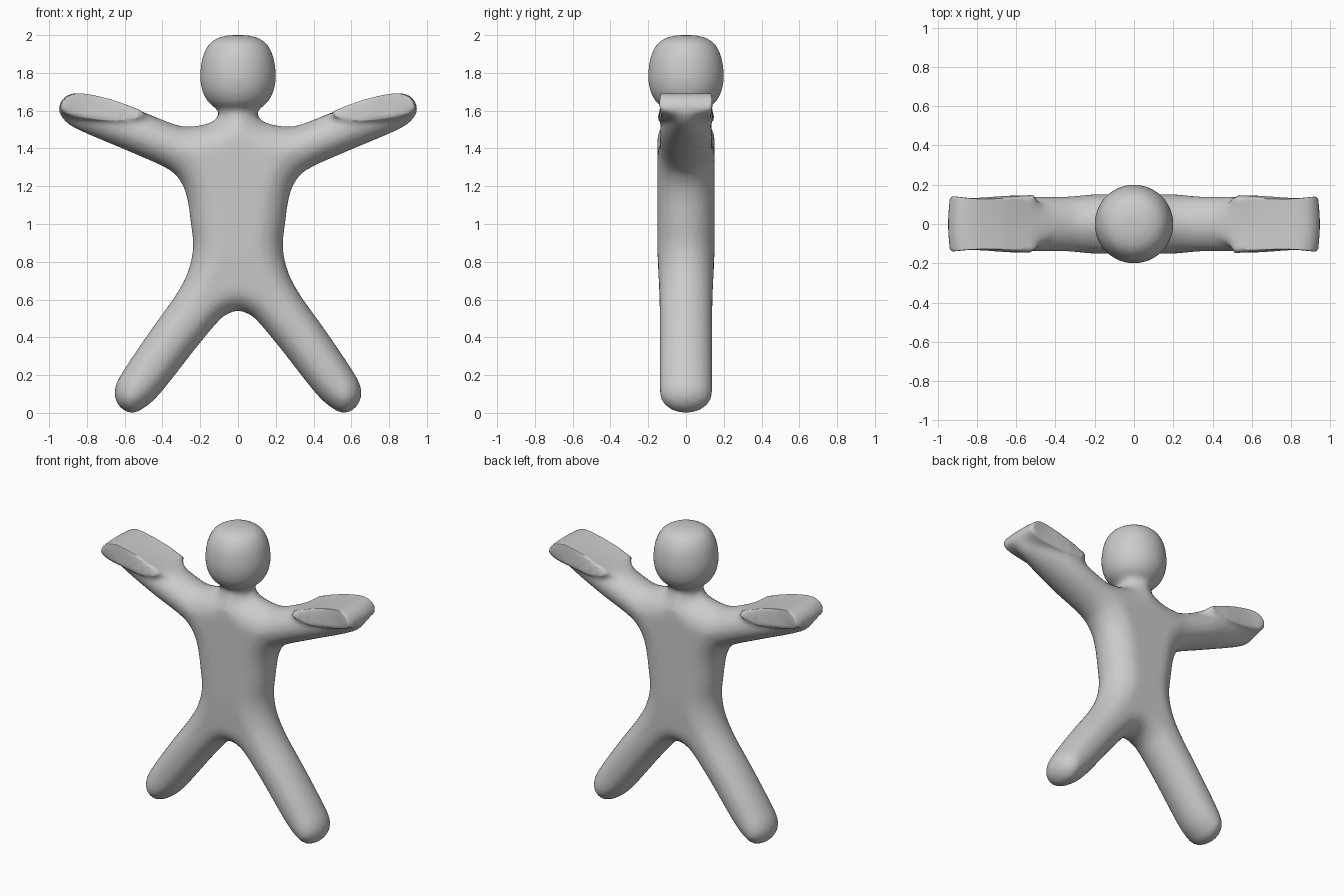
import bpy, bmesh, math
from mathutils import Vector, kdtree

if "Cube" in bpy.data.objects:
    bpy.data.objects.remove(bpy.data.objects["Cube"])

# Right half of the front outline, from crown to crotch
HALF = [(0, 2), (.08, 1.993), (.145, 1.96), (.185, 1.89), (.2, 1.79), (.19, 1.71),
        (.16, 1.65), (.118, 1.61), (.105, 1.58), (.14, 1.54), (.24, 1.517), (.33, 1.526),
        (.54, 1.607), (.70, 1.664), (.85, 1.692), (.92, 1.668), (.948, 1.607),
        (.915, 1.544), (.83, 1.492), (.566, 1.38), (.376, 1.294), (.307, 1.23),
        (.27, 1.14), (.249, 1.0), (.238, .875), (.265, .748), (.328, .626), (.46, .44),
        (.593, .244), (.645, .149), (.65, .08), (.62, .027), (.563, 0), (.497, .027),
        (.407, .11), (.222, .345), (.106, .483), (.053, .525), (0, .54)]


def smooth_curve(pts, steps):
    """Catmull-Rom curve, mirrored at both ends across x = 0."""
    p = [Vector(q) for q in pts]
    p = [Vector((-p[1].x, p[1].y))] + p + [Vector((-p[-2].x, p[-2].y))]
    out = []
    for a, b, c, d in zip(p, p[1:], p[2:], p[3:]):
        for i in range(steps):
            t = i / steps
            out.append(.5 * (2 * b + (c - a) * t + (2 * a - 5 * b + 4 * c - d) * t * t
                             + (3 * b - a - 3 * c + d) * t ** 3))
    return out + [p[-2]]


def ramp(a, b, v):
    t = min(1, max(0, (v - a) / (b - a)))
    return t * t * (3 - 2 * t)


# Lookup of signed distance to the outline (positive inside)
outline = smooth_curve(HALF, 20)
tree = kdtree.KDTree(len(outline))
inward = []
for i, p in enumerate(outline):
    tree.insert((p.x, p.y, 0), i)
    t = outline[min(i + 1, len(outline) - 1)] - outline[max(i - 1, 0)]
    inward.append(Vector((t.y, -t.x)).normalized())
tree.balance()


def inside(x, z):
    i = tree.find((x, z, 0))[1]
    return (Vector((x, z)) - outline[i]).dot(inward[i])


def field(x, y, z):
    """Rounded flat body and limbs, blending into a turned neck and head."""
    x, y = abs(x), abs(y)
    head = ramp(1.53, 1.61, z)
    f = g = 0
    if head < 1:
        trunk = 1 - ramp(.18, .38, x)
        r = .12 - .05 * max(0, x - .3) + .04 * trunk * ramp(.55, .85, z)
        depth = .139 + .012 * trunk * ramp(.55, .9, z)
        depth -= .27 * max(0, x - .5) ** 1.6 * ramp(.9, 1.2, z)
        depth -= .035 * trunk * ramp(1.45, 1.6, z)
        f = math.hypot(max(0, 1 - inside(x, z) / r), y / depth) - 1
        f *= r
    if head > 0:
        g = -inside(math.hypot(x, y), z)
    return f * (1 - head) + g * head


def settle(mesh, rounds):
    """Move every vertex onto the zero surface of the field."""
    e = .002
    for v in mesh.vertices:
        p = v.co.copy()
        for _ in range(rounds):
            f = field(*p)
            g = Vector(((field(p.x + e, p.y, p.z) - f) / e,
                        (field(p.x, p.y + e, p.z) - f) / e,
                        (field(p.x, p.y, p.z + e) - f) / e))
            step = g * (-f / max(g.length_squared, .2))
            if step.length > .04:
                step.length = .04
            p += step
        v.co = p


def apply(obj, kind, **settings):
    m = obj.modifiers.new(kind.title(), kind)
    for k, val in settings.items():
        setattr(m, k, val)
    bpy.ops.object.modifier_apply(modifier=m.name)


# Whole figure: extruded outline, then rounded
bm = bmesh.new()
half = smooth_curve(HALF, 3)
loop = half + [Vector((-p.x, p.y)) for p in half[-2:0:-1]]
face = bm.faces.new([bm.verts.new((p.x, -.13, p.y)) for p in loop])
ext = bmesh.ops.extrude_face_region(bm, geom=[face])
bmesh.ops.translate(bm, vec=(0, .26, 0),
                    verts=[v for v in ext["geom"] if isinstance(v, bmesh.types.BMVert)])
bmesh.ops.triangulate(bm, faces=[f for f in bm.faces if len(f.verts) > 4])
bmesh.ops.recalc_face_normals(bm, faces=bm.faces)
mesh = bpy.data.meshes.new("figure")
bm.to_mesh(mesh)
bm.free()
figure = bpy.data.objects.new("figure", mesh)
bpy.context.collection.objects.link(figure)
bpy.context.view_layer.objects.active = figure
figure.select_set(True)

apply(figure, "REMESH", mode="VOXEL", voxel_size=.025)
settle(figure.data, 6)
apply(figure, "REMESH", mode="VOXEL", voxel_size=.018)
settle(figure.data, 3)
apply(figure, "SMOOTH", factor=.5, iterations=4)

# Plain grey clay
clay = bpy.data.materials.new("grey_clay")
clay.diffuse_color = (.6, .6, .6, 1)
clay.use_nodes = True
clay.node_tree.nodes["Principled BSDF"].inputs["Base Color"].default_value = clay.diffuse_color
figure.data.materials.clear()
figure.data.materials.append(clay)
bpy.ops.object.shade_smooth()
